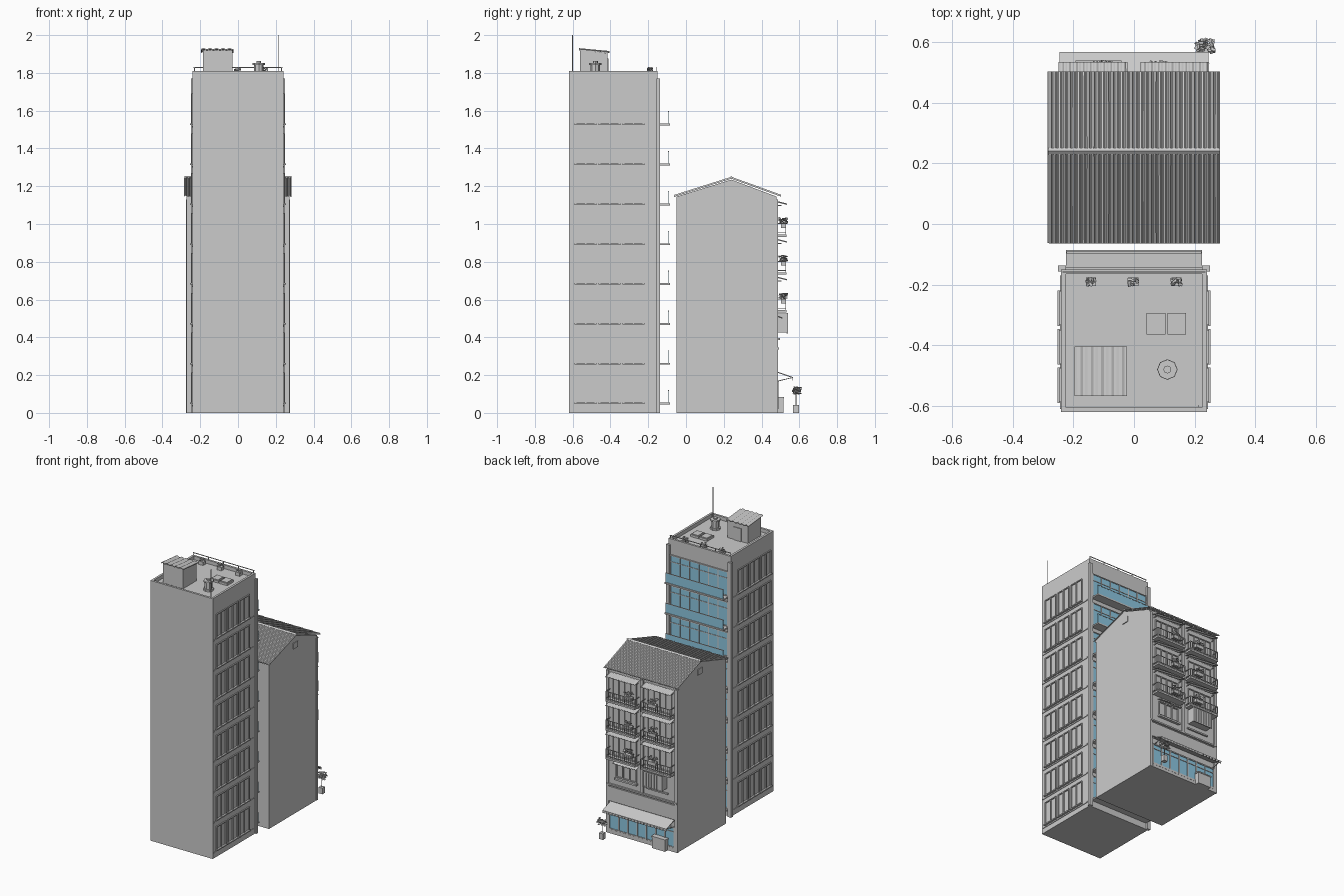
import bpy, bmesh, math, random
from mathutils import Matrix, Vector
random.seed(4)

def material(name, rgb):
    m = bpy.data.materials.new(name)
    m.diffuse_color = (*rgb, 1)
    return m

GREY = material("concrete grey", (0.6, 0.6, 0.6))
GLASS = material("blue glass", (0.27, 0.58, 0.76))

def finish(name, bm, mat=GREY):
    bmesh.ops.recalc_face_normals(bm, faces=bm.faces)
    me = bpy.data.meshes.new(name)
    bm.to_mesh(me)
    bm.free()
    me.materials.append(mat)
    ob = bpy.data.objects.new(name, me)
    bpy.context.collection.objects.link(ob)
    return ob

def boxes(name, items, mat=GREY):
    """One object from boxes given as (x0, x1, y0, y1, z0, z1)."""
    bm = bmesh.new()
    for x0, x1, y0, y1, z0, z1 in items:
        mtx = Matrix.Translation(((x0 + x1) / 2, (y0 + y1) / 2, (z0 + z1) / 2)) @ \
            Matrix.Diagonal((abs(x1 - x0), abs(y1 - y0), abs(z1 - z0), 1))
        bmesh.ops.create_cube(bm, size=1, matrix=mtx)
    return finish(name, bm, mat)

def prism(name, profile, x0, x1, mat=GREY):
    """Extrude a (y, z) profile along x."""
    bm = bmesh.new()
    f = bm.faces.new([bm.verts.new((x0, y, z)) for y, z in profile])
    r = bmesh.ops.extrude_face_region(bm, geom=[f])
    vs = [v for v in r["geom"] if isinstance(v, bmesh.types.BMVert)]
    bmesh.ops.translate(bm, verts=vs, vec=(x1 - x0, 0, 0))
    return finish(name, bm, mat)

def cylinder(name, x, y, z0, z1, r, n=12):
    bm = bmesh.new()
    bmesh.ops.create_cone(bm, cap_ends=True, segments=n, radius1=r, radius2=r, depth=z1 - z0,
                          matrix=Matrix.Translation((x, y, (z0 + z1) / 2)))
    return finish(name, bm)

def corrugated(name, path, x0, x1, ribs, amp, thick):
    """Ribbed sheet: (y, z) path swept along x."""
    bm = bmesh.new()
    rows, n = [], ribs * 4
    for i in range(n + 1):
        h = amp * (1 if i % 4 in (1, 2) else 0)
        rows.append([bm.verts.new((x0 + (x1 - x0) * i / n, y, z + h)) for y, z in path])
    for a, b in zip(rows, rows[1:]):
        for j in range(len(path) - 1):
            bm.faces.new((a[j], b[j], b[j + 1], a[j + 1]))
    ob = finish(name, bm)
    mod = ob.modifiers.new("thickness", "SOLIDIFY")
    mod.thickness, mod.offset = thick, 0
    return ob

def plant(name, x, y, z, spread, height, n):
    """Loose cluster of small flat leaves."""
    bm = bmesh.new()
    for _ in range(n):
        c = Vector((x + random.uniform(-spread, spread), y + random.uniform(-spread, spread) * 0.7,
                    z + random.uniform(0.1, 1) * height))
        mtx = Matrix.Translation(c) @ Matrix.Rotation(random.uniform(0, 6.28), 4, 'Z') @ \
            Matrix.Rotation(random.uniform(-1, 1), 4, 'X') @ Matrix.Diagonal((0.014, 0.009, 0.003, 1))
        bmesh.ops.create_cube(bm, size=1, matrix=mtx)
    return finish(name, bm)

def frame_x(x0, x1, y0, y1, z0, z1, t, bars):
    """Window frame lying in the x-z plane, with upright bars."""
    out = [(x0, x1, y0, y1, z0, z0 + t), (x0, x1, y0, y1, z1 - t, z1)]
    for i in range(bars + 2):
        c = x0 + t / 2 + (x1 - x0 - t) * i / (bars + 1)
        out.append((c - t / 2, c + t / 2, y0, y1, z0, z1))
    return out

# ---------------- tower ----------------
boxes("tower_body", [(-0.24, 0.24, -0.62, -0.15, 0, 1.785)])
boxes("tower_parapet", [(-0.24, -0.225, -0.62, -0.15, 1.785, 1.81), (0.225, 0.24, -0.62, -0.15, 1.785, 1.81),
                        (-0.225, 0.225, -0.62, -0.605, 1.785, 1.81), (-0.225, 0.225, -0.165, -0.15, 1.785, 1.81)])
boxes("tower_piers", [(s * 0.225, s * 0.25, -0.157, -0.137, 0, 1.77) for s in (-1, 1)])
FLOORS = [0.05 + 0.211 * i for i in range(8)]

# side windows: three double-pane windows per floor with sills
trim = []
for s in (-1, 1):
    for z in FLOORS:
        for y0 in (-0.59, -0.463, -0.336):
            y1, a, b = y0 + 0.117, s * 0.238, s * 0.247
            trim.append((s * 0.238, s * 0.253, y0, y1, z - 0.004, z + 0.004))
            trim.append((a, b, y0 + 0.004, y1 - 0.004, z + 0.157, z + 0.164))
            for c in (y0 + 0.007, (y0 + y1) / 2, y1 - 0.007):
                trim.append((a, b, c - 0.0035, c + 0.0035, z, z + 0.16))
        trim.append((s * 0.238, s * 0.244, -0.61, -0.17, z - 0.016, z - 0.008))
boxes("side_windows", trim)

# glazed rear with balcony slabs and glass rails
glass, slabs, mullions, rails = [], [], [], []
for z in FLOORS:
    glass.append((-0.224, 0.224, -0.151, -0.145, z + 0.006, z + 0.172))
    slabs.append((-0.225, 0.225, -0.15, -0.086, z - 0.006, z + 0.004))
    mullions += frame_x(-0.224, 0.224, -0.15, -0.141, z + 0.004, z + 0.175, 0.006, 5)
    mullions.append((-0.224, 0.224, -0.15, -0.142, z + 0.125, z + 0.13))
    glass.append((-0.222, 0.222, -0.095, -0.092, z + 0.004, z + 0.066))
    rails.append((-0.223, 0.223, -0.0965, -0.0905, z + 0.066, z + 0.07))
boxes("tower_glass", glass, GLASS)
boxes("tower_balcony_slabs", slabs)
boxes("tower_mullions", mullions)
boxes("tower_handrails", rails)

# tower roof
boxes("roof_rail", [(-0.235, 0.235, -0.16, -0.156, 1.827, 1.831)] +
      [(x - 0.002, x + 0.002, -0.16, -0.156, 1.8, 1.83) for x in (-0.23, -0.115, 0, 0.115, 0.23)])
prism("stair_house", [(-0.56, 1.785), (-0.415, 1.785), (-0.415, 1.905), (-0.56, 1.92)], -0.185, -0.03)
corrugated("stair_house_roof", [(-0.567, 1.923), (-0.405, 1.908)], -0.195, -0.023, 5, 0.005, 0.006)
boxes("stair_house_door", [(-0.135, -0.08, -0.416, -0.41, 1.785, 1.875)])
cylinder("vent_pipe", 0.11, -0.48, 1.785, 1.85, 0.025, 8)
cylinder("vent_collar", 0.11, -0.48, 1.785, 1.797, 0.034, 8)
cylinder("vent_cap", 0.11, -0.48, 1.843, 1.853, 0.033, 8)
cylinder("vent_tip", 0.11, -0.48, 1.85, 1.862, 0.013, 8)
cylinder("antenna", 0.213, -0.6, 1.785, 2.0, 0.0025, 6)
boxes("roof_skylights", [(0.042, 0.104, -0.365, -0.293, 1.785, 1.8), (0.11, 0.172, -0.365, -0.293, 1.785, 1.8)])
boxes("skylight_panes", [(0.048, 0.098, -0.359, -0.299, 1.8, 1.804), (0.116, 0.166, -0.359, -0.299, 1.8, 1.804)])
for i, x in enumerate((-0.142, -0.002, 0.14)):
    boxes(f"roof_pot_{i}", [(x - 0.017, x + 0.017, -0.205, -0.177, 1.785, 1.808)])
    plant(f"roof_plant_{i}", x, -0.191, 1.805, 0.014, 0.022, 14)

# ---------------- house ----------------
prism("house_body", [(-0.05, 0), (0.48, 0), (0.48, 1.145), (0.24, 1.235), (-0.05, 1.145)], -0.273, 0.273)
corrugated("house_roof", [(-0.063, 1.146), (0.24, 1.242), (0.503, 1.147)], -0.283, 0.283, 36, 0.006, 0.004)
prism("roof_ridge", [(0.23, 1.246), (0.24, 1.254), (0.25, 1.246), (0.24, 1.238)], -0.284, 0.284)
boxes("house_corner_piers", [(s * 0.255, s * 0.275, 0.47, 0.488, 0, 1.13) for s in (-1, 1)] +
      [(-0.012, 0.012, 0.475, 0.488, 0.34, 1.13)])
boxes("gable_vents", [(s * 0.27, s * 0.278, 0.215, 0.265, 1.15, 1.19) for s in (-1, 1)])

# balconies: three floors, two bays
slab, rail, door, pots = [], [], [], []
for z in (0.54, 0.74, 0.94):
    for s in (-1, 1):
        x0, x1 = sorted((s * 0.022, s * 0.248))
        slab.append((x0, x1, 0.478, 0.532, z - 0.008, z + 0.004))
        for h in (0.012, 0.06):
            rail.append((x0, x1, 0.526, 0.53, z + h, z + h + 0.004))
            for x in (x0, x1 - 0.004):
                rail.append((x, x + 0.004, 0.48, 0.53, z + h, z + h + 0.004))
        for i in range(15):
            x = x0 + 0.002 + (x1 - x0 - 0.004) * i / 14
            w = 0.003 if i in (0, 14) else 0.0012
            rail.append((x - w, x + w, 0.527, 0.53, z, z + 0.062))
        door += frame_x(x0 + 0.02, x1 - 0.02, 0.478, 0.487, z + 0.004, z + 0.145, 0.006, 3)
        px = x0 + 0.06 if s > 0 else x1 - 0.08
        pots.append((px - 0.03, px + 0.03, 0.502, 0.527, z + 0.04, z + 0.063))
        plant("balcony_plant", px, 0.514, z + 0.06, 0.028, 0.032, 22)
        corrugated("balcony_awning", [(0.478, z + 0.177), (0.534, z + 0.163)], x0, x1, 10, 0.004, 0.003)
        boxes("awning_brackets", [(x - 0.002, x + 0.002, 0.48, 0.505, z + 0.155, z + 0.16)
                                  for x in (x0 + 0.01, x1 - 0.01)])
boxes("balcony_slabs", slab)
boxes("balcony_rails", rail)
boxes("balcony_doors", door)
boxes("balcony_planters", pots)

# first floor: caged bay, plain window and sills
boxes("caged_bay", [(-0.19, -0.045, 0.478, 0.535, 0.425, 0.525)])
boxes("cage_bars", frame_x(-0.193, -0.042, 0.533, 0.54, 0.42, 0.53, 0.006, 6))
boxes("first_floor_window", frame_x(0.04, 0.2, 0.478, 0.488, 0.4, 0.5, 0.007, 2) +
      [(0.035, 0.205, 0.478, 0.498, 0.385, 0.397), (-0.2, -0.035, 0.478, 0.49, 0.385, 0.395)])
corrugated("first_floor_awning", [(0.478, 0.512), (0.51, 0.5)], 0.03, 0.21, 8, 0.004, 0.003)
boxes("sign_band", [(-0.255, 0.255, 0.478, 0.488, 0.225, 0.325), (-0.272, 0.272, 0.478, 0.492, 0.335, 0.345)])

# shop front
boxes("shop_glass", [(-0.252, 0.252, 0.479, 0.484, 0.035, 0.17)], GLASS)
boxes("shop_frame", frame_x(-0.254, 0.254, 0.478, 0.489, 0.02, 0.172, 0.008, 6) +
      [(-0.254, 0.254, 0.478, 0.488, 0, 0.035), (-0.254, 0.254, 0.478, 0.488, 0.135, 0.14)])
prism("shop_awning", [(0.48, 0.22), (0.567, 0.189), (0.567, 0.184), (0.48, 0.214)], -0.246, 0.246)
boxes("awning_valance", [(-0.246 + 0.0246 * i + 0.002, -0.246 + 0.0246 * (i + 1) - 0.002, 0.564, 0.567, 0.172, 0.187)
                         for i in range(20)])
prism("awning_arms", [(0.482, 0.165), (0.56, 0.184), (0.56, 0.188), (0.482, 0.17)], -0.24, -0.236)
prism("awning_arm_other", [(0.482, 0.165), (0.56, 0.184), (0.56, 0.188), (0.482, 0.17)], 0.236, 0.24)
boxes("shop_counter", [(-0.2, -0.1, 0.48, 0.517, 0, 0.08), (-0.204, -0.096, 0.48, 0.52, 0.076, 0.084)])

# potted tree on the pavement
boxes("tree_pot", [(0.222, 0.252, 0.567, 0.597, 0, 0.042)])
cylinder("tree_trunk", 0.237, 0.582, 0.04, 0.115, 0.003, 6)
plant("tree_leaves", 0.235, 0.587, 0.095, 0.03, 0.042, 60)
